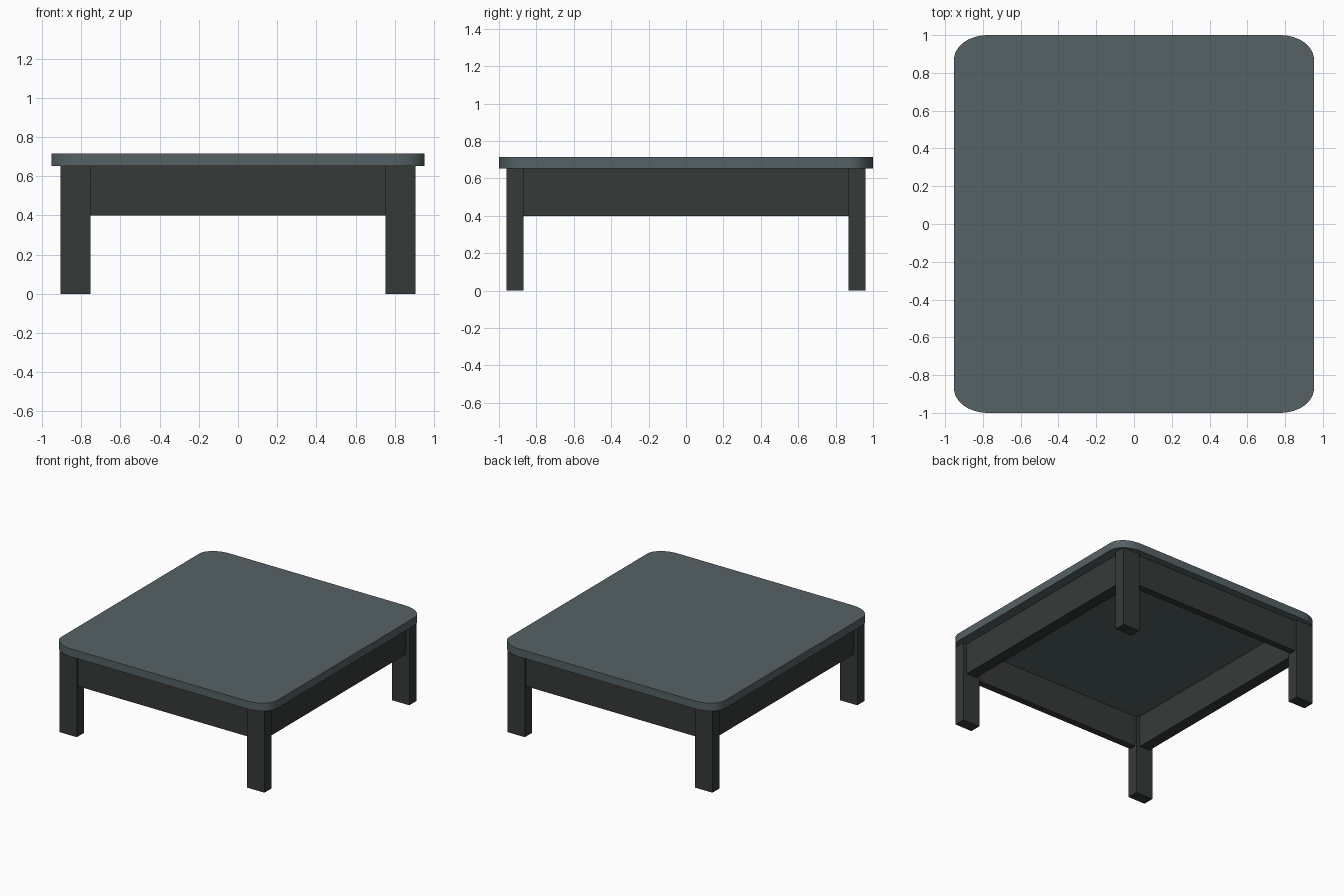
import bpy, bmesh, math

if "Cube" in bpy.data.objects:
    bpy.data.objects.remove(bpy.data.objects["Cube"])


def material(name, rgb):
    m = bpy.data.materials.new(name)
    m.diffuse_color = (*rgb, 1)
    m.use_nodes = True
    m.node_tree.nodes["Principled BSDF"].inputs["Base Color"].default_value = m.diffuse_color
    return m


slate = material("slate grey", (0.092, 0.122, 0.133))
charcoal = material("charcoal", (0.036, 0.042, 0.040))


def finish(name, bm, mat):
    bmesh.ops.recalc_face_normals(bm, faces=bm.faces)
    mesh = bpy.data.meshes.new(name)
    bm.to_mesh(mesh)
    bm.free()
    mesh.materials.append(mat)
    ob = bpy.data.objects.new(name, mesh)
    bpy.context.collection.objects.link(ob)
    return ob


def box(name, centre, size, mat):
    bm = bmesh.new()
    bmesh.ops.create_cube(bm, size=1)
    bmesh.ops.scale(bm, vec=size, verts=bm.verts)
    bmesh.ops.translate(bm, vec=centre, verts=bm.verts)
    return finish(name, bm, mat)


# Table top: slab with elliptical rounded corners
HX, HY, RX, RY, Z0, Z1 = 0.953, 1.0, 0.18, 0.13, 0.652, 0.715
SEG = 12
bm = bmesh.new()
outline = []
for q, (sx, sy) in enumerate([(1, 1), (-1, 1), (-1, -1), (1, -1)]):
    for i in range(SEG + 1):
        a = (q + i / SEG) * math.pi / 2
        outline.append(bm.verts.new((sx * (HX - RX) + RX * math.cos(a),
                                     sy * (HY - RY) + RY * math.sin(a), Z0)))
base = bm.faces.new(outline)
ext = bmesh.ops.extrude_face_region(bm, geom=[base], use_keep_orig=True)
bmesh.ops.translate(bm, vec=(0, 0, Z1 - Z0),
                    verts=[g for g in ext["geom"] if isinstance(g, bmesh.types.BMVert)])
top = finish("table_top", bm, slate)
bpy.context.view_layer.objects.active = top
top.select_set(True)
bpy.ops.object.shade_smooth_by_angle(angle=math.radians(35))
top.select_set(False)

# Legs
LX, LY, LW, LD = 0.83, 0.915, 0.153, 0.091
for sx, side in ((-1, "left"), (1, "right")):
    for sy, end in ((-1, "front"), (1, "back")):
        box(f"{end}_{side}_leg", (sx * LX, sy * LY, Z0 / 2), (LW, LD, Z0), charcoal)

# Aprons, centred on the legs and slightly recessed
AZ, AH = (0.40 + Z0) / 2, Z0 - 0.40
for s, end, side in ((-1, "front", "left"), (1, "back", "right")):
    box(f"{end}_apron", (0, s * LY, AZ), (2 * LX - LW, 0.055, AH), charcoal)
    box(f"{side}_apron", (s * LX, 0, AZ), (0.092, 2 * LY - LD, AH), charcoal)
